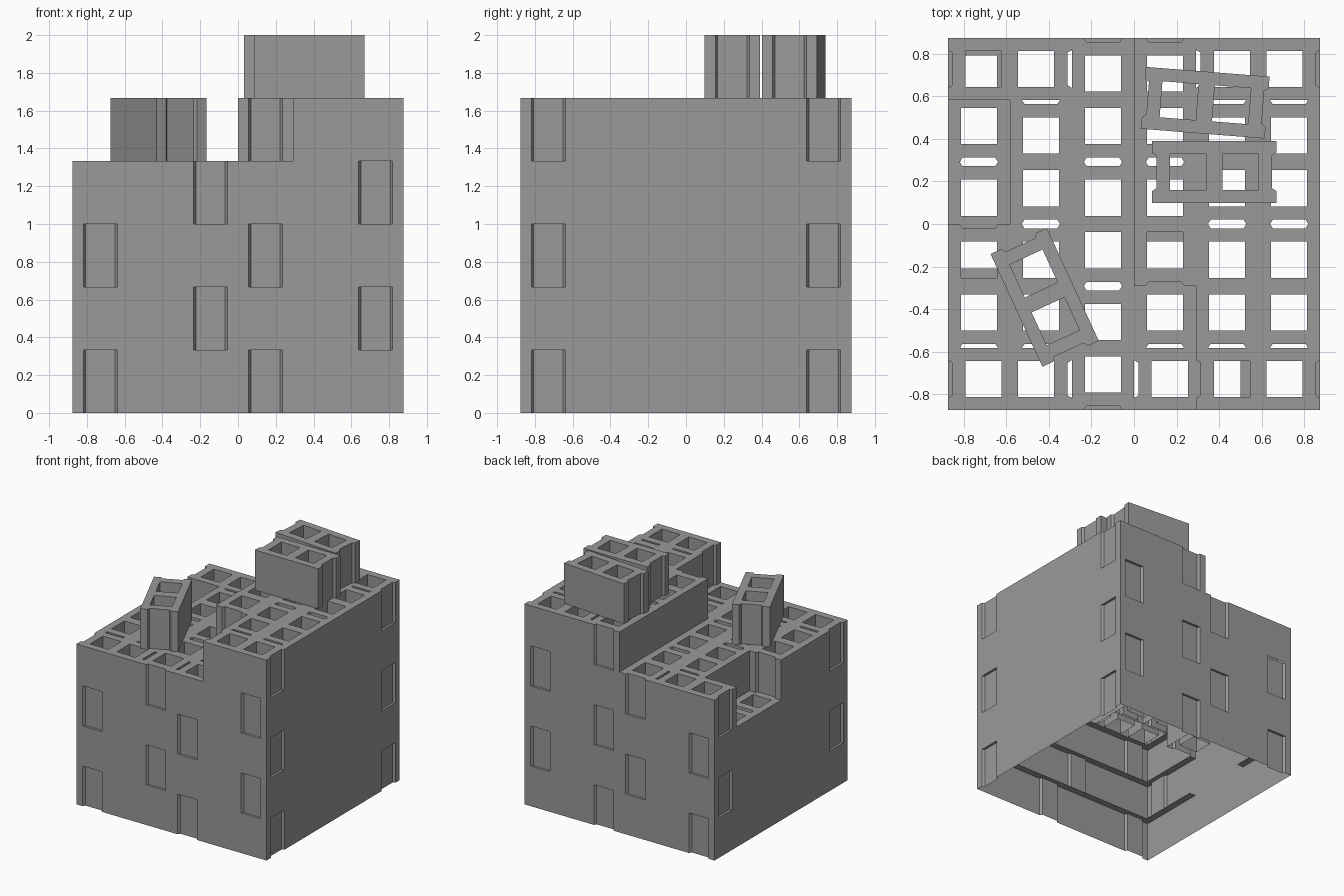
import bpy, bmesh
from math import pi, radians
from mathutils import Matrix, Vector

if "Cube" in bpy.data.objects:
    bpy.data.objects.remove(bpy.data.objects["Cube"])

CELL = 1.75 / 6          # one grid cell = block width; a block is two cells long
H = 1 / 3                # layer height
HALF = 0.875
D, R1, R2 = 0.02, 0.09, 0.077   # end recess: depth, outer and inner half width
C, K = 0.1235, 0.085     # core centre offset and half size
RIM = 0.06

concrete = bpy.data.materials.new("dark_concrete")
concrete.diffuse_color = (0.32, 0.32, 0.32, 1)
concrete.use_nodes = True
concrete.node_tree.nodes["Principled BSDF"].inputs["Base Color"].default_value = concrete.diffuse_color


def finish(bm, name):
    bmesh.ops.remove_doubles(bm, verts=bm.verts, dist=1e-5)
    me = bpy.data.meshes.new(name)
    bm.to_mesh(me)
    bm.free()
    me.materials.append(concrete)
    return me


def place(me, name, x, y, z, rot):
    ob = bpy.data.objects.new(name, me)
    ob.location = (x, y, z)
    ob.rotation_euler = (0, 0, rot)
    bpy.context.collection.objects.link(ob)


def block_mesh(name, closed):
    """Hollow two-core block, built as two mirrored half profiles."""
    L, W = CELL, CELL / 2
    half = [(L - D, 0), (L - D, R2), (L, R1), (L, W), (-L, W), (-L, R1),
            (-L + D, R2), (-L + D, 0), (-C - K, 0), (-C - K, K), (-C + K, K),
            (-C + K, 0), (C - K, 0), (C - K, K), (C + K, K), (C + K, 0)]
    bm = bmesh.new()
    for s in (1, -1):
        pts = [(x, y * s) for x, y in half][::s]
        lo = [bm.verts.new((x, y, 0)) for x, y in pts]
        hi = [bm.verts.new((x, y, H)) for x, y in pts]
        bm.faces.new(hi)
        if closed:
            bm.faces.new(lo[::-1])
        for i in range(len(pts)):
            j = (i + 1) % len(pts)
            if pts[i][1] or pts[j][1]:
                bm.faces.new((lo[i], lo[j], hi[j], hi[i]))
    return finish(bm, name)


def module(odd, c0):
    """Nine blocks on 3 x 6 cells: (column, row, lies along x)."""
    col, pair = (c0, c0 + 1) if odd else (c0 + 2, c0)
    out = [(col, r, False) for r in (0, 2, 4)]
    out += [(pair, r, True) for r in (0, 5)]
    out += [(pair + i, r, False) for i in (0, 1) for r in (1, 3)]
    return out


def put_block(layer, col, row, along_x):
    dx, dy = (1, 0.5) if along_x else (0.5, 1)
    place(stack_block, "stacked_block", -HALF + (col + dx) * CELL,
          -HALF + (row + dy) * CELL, (layer - 1) * H, 0 if along_x else pi / 2)


def wall(bm, side, layer, cells, notched):
    """Outer faces only, with the recessed block ends."""
    m = Matrix.Rotation(side * pi / 2, 4, 'Z')
    z = (layer - 1) * H
    for c in cells:
        x0 = -HALF + c * CELL
        mid = x0 + CELL / 2
        pts = [(x0, 0)]
        if c in notched:
            pts += [(mid - R1, 0), (mid - R2, D), (mid + R2, D), (mid + R1, 0)]
        pts.append((x0 + CELL, 0))
        lo = [bm.verts.new(m @ Vector((x, -HALF + d, z))) for x, d in pts]
        hi = [bm.verts.new(v.co + Vector((0, 0, H))) for v in lo]
        for i in range(len(pts) - 1):
            bm.faces.new((lo[i], lo[i + 1], hi[i + 1], hi[i]))


stack_block = block_mesh("stacked_block", False)
loose_block = block_mesh("loose_block", True)

# Lower layers: outer walls around a hollow inside (sides: front, right, back, left)
bm = bmesh.new()
ALL = range(6)
for layer in (1, 2, 3, 4):
    odd = layer % 2
    notches = [(0, 3), (0, 5), (2, 5), ()] if odd else [(2, 5), (), (0, 3), (0, 5)]
    spans = {3: [ALL, ALL, range(5), (4, 5)],
             4: [(5,), ALL, range(3), ()]}.get(layer, [ALL] * 4)
    for side in range(4):
        wall(bm, side, layer, spans[side], notches[side])
place(finish(bm, "outer_walls"), "outer_walls", 0, 0, 0, 0)

# Narrow ledges between the layers, closing the recesses
bm = bmesh.new()
FULL = [(-HALF, HALF)]
START, END = (-HALF + RIM, -CELL), (CELL, HALF - RIM)
ledges = {1: [FULL, [START, END], FULL, [START, END]],
          2: [FULL, [START, END], FULL, [START, END]],
          3: [FULL, [START, END], [(-HALF, 2 * CELL)], [END]],
          4: [[], [START, END], [(-HALF, 0)], []]}
for k, sides in ledges.items():
    for side, spans in enumerate(sides):
        m = Matrix.Rotation(side * pi / 2, 4, 'Z')
        for a, b in spans:
            o, i = -HALF, -HALF + RIM
            bm.faces.new([bm.verts.new(m @ Vector((x, y, k * H)))
                          for x, y in ((a, i), (b, i), (b, o), (a, o))])
place(finish(bm, "layer_ledges"), "layer_ledges", 0, 0, 0, 0)

# Third layer blocks seen through the gap in the fourth
for row in (2, 4):
    put_block(3, 0, row, False)

# Fourth layer: left half with one block missing, plus two under the front gap
for b in module(False, 0):
    if b != (0, 3, False):
        put_block(4, *b)
put_block(4, 3, 0, True)
put_block(4, 3, 1, False)

# Fifth layer: right half with the front inner block missing
for b in module(True, 3):
    if b != (3, 0, False):
        put_block(5, *b)

# Loose blocks lying on top
place(loose_block, "loose_block_straight", 0.377, 0.245, 5 * H, 0)
place(loose_block, "loose_block_back", 0.335, 0.57, 5 * H, radians(-4.5))
place(loose_block, "loose_block_turned", -0.42, -0.345, 4 * H, radians(-65.3))
